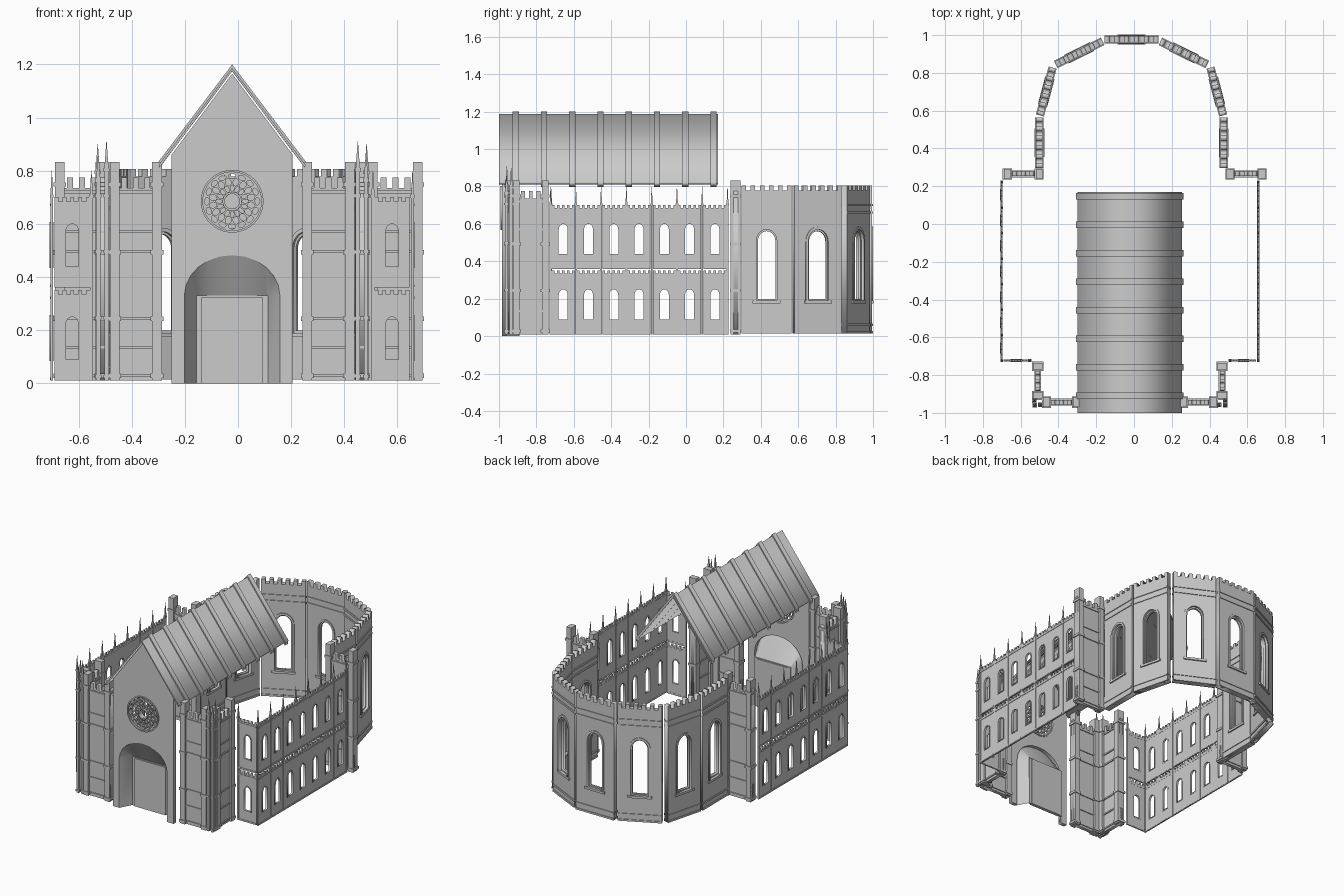
import bpy, bmesh
from math import sin, cos, pi, radians
from mathutils import Matrix, Vector

if "Cube" in bpy.data.objects:
    bpy.data.objects.remove(bpy.data.objects["Cube"])

ROT = Matrix.Rotation(radians(90), 4, 'X')
CX = -0.022          # symmetry plane of facade and nave


# ---------- helpers ----------
def frame(p, q):
    """Local x runs p->q, local -y points out of the building; returns matrix and length."""
    d = Vector((q[0] - p[0], q[1] - p[1], 0))
    L = d.length
    d.normalize()
    M = Matrix(((d.x, -d.y, 0, p[0]), (d.y, d.x, 0, p[1]), (0, 0, 1, 0), (0, 0, 0, 1)))
    return M, L


def prism(bm, M, loops, y0, y1):
    """Extrude a profile (x, z), with holes, from y0 to y1."""
    cu = bpy.data.curves.new("tmp", 'CURVE')
    cu.dimensions = '2D'
    cu.fill_mode = 'BOTH'
    cu.extrude = (y1 - y0) / 2
    for lp in loops:
        s = cu.splines.new('POLY')
        s.points.add(len(lp) - 1)
        for pt, (x, z) in zip(s.points, lp):
            pt.co = (x, z, 0, 1)
        s.use_cyclic_u = True
    ob = bpy.data.objects.new("tmp", cu)
    bpy.context.collection.objects.link(ob)
    dg = bpy.context.evaluated_depsgraph_get()
    me = bpy.data.meshes.new_from_object(ob.evaluated_get(dg))
    me.transform(M @ Matrix.Translation((0, (y0 + y1) / 2, 0)) @ ROT)
    bm.from_mesh(me)
    bpy.data.meshes.remove(me)
    bpy.data.objects.remove(ob)
    bpy.data.curves.remove(cu)


def box(bm, M, x0, x1, y0, y1, z0, z1):
    S = Matrix.Diagonal((x1 - x0, y1 - y0, z1 - z0, 1))
    T = Matrix.Translation(((x0 + x1) / 2, (y0 + y1) / 2, (z0 + z1) / 2))
    bmesh.ops.create_cube(bm, size=1, matrix=M @ T @ S)


def spire(bm, M, x, y, w, z0, z1, ztop):
    """Square shaft with collar and pointed pinnacle."""
    h = w / 2
    box(bm, M, x - h, x + h, y - h, y + h, z0, z1)
    box(bm, M, x - h * 1.4, x + h * 1.4, y - h * 1.4, y + h * 1.4, z1 - 0.012, z1)
    T = Matrix.Translation((x, y, (z1 + ztop) / 2)) @ Matrix.Rotation(pi / 4, 4, 'Z')
    bmesh.ops.create_cone(bm, cap_ends=True, segments=4, radius1=h * 1.4, radius2=0.001,
                          depth=ztop - z1, matrix=M @ T)


def finish(name, bm, mirror=None):
    bmesh.ops.remove_doubles(bm, verts=bm.verts, dist=1e-5)
    me = bpy.data.meshes.new(name)
    if mirror is not None:
        bmesh.ops.translate(bm, verts=bm.verts, vec=(-mirror, 0, 0))
    bm.to_mesh(me)
    bm.free()
    ob = bpy.data.objects.new(name, me)
    bpy.context.collection.objects.link(ob)
    if mirror is not None:
        ob.location.x = mirror
        ob.modifiers.new("mirror", 'MIRROR').use_mirror_merge = False
    return ob


def arch(c, hw, z0, zs, rise, n=12):
    """Round-headed opening."""
    return [(c - hw, z0)] + [(c - hw * cos(pi * i / n), zs + rise * sin(pi * i / n))
                             for i in range(n + 1)] + [(c + hw, z0)]


def crenel(L, z0, z1, zt, n):
    """Wall outline with n merlons on top."""
    pts = [(L, z0), (0, z0)]
    w = L / (2 * n - 1)
    for i in range(n):
        a, b = 2 * i * w, (2 * i + 1) * w
        pts += [(a, z1 if i else zt), (a, zt), (b, zt), (b, z1)] if i else [(a, zt), (b, zt), (b, z1)]
    return pts[:-1]


def ellipse(r, ang, ra, rt, n=10):
    out = []
    for i in range(n):
        u, v = r + ra * cos(2 * pi * i / n), rt * sin(2 * pi * i / n)
        out.append((u * cos(ang) - v * sin(ang), u * sin(ang) + v * cos(ang)))
    return out


# ---------- wall types ----------
def aisle_bay(bm, M, x, L):
    """Two-storey thin bay with arched windows and a pinnacled buttress."""
    B = M @ Matrix.Translation((x, 0, 0))
    for z in (0.0, 0.35):
        c = L / 2
        prism(bm, B, [crenel(L, z + 0.01, z + 0.335, z + 0.352, 5),
                      arch(c, 0.024, z + 0.09, z + 0.22, 0.03)], -0.004, 0.004)
        prism(bm, B, [arch(c, 0.03, z + 0.084, z + 0.22, 0.037),
                      arch(c, 0.024, z + 0.09, z + 0.22, 0.03)], -0.008, 0.006)
        box(bm, B, 0, L, -0.007, 0.005, z + 0.318, z + 0.326)
        box(bm, B, 0, L, -0.007, 0.005, z + 0.012, z + 0.022)


def tower_panel(bm, p, q, piers):
    """Battlemented solid panel with string courses and square piers."""
    M, L = frame(p, q)
    prism(bm, M, [crenel(L, 0.01, 0.735, 0.775, 5)], -0.012, 0.012)
    for z in (0.025, 0.13, 0.24, 0.49, 0.565, 0.715):
        box(bm, M, 0, L, -0.018, 0.018, z, z + 0.01)
    for side in piers:
        a = 0 if side == 0 else L - 0.036
        box(bm, M, a, a + 0.036, -0.026, 0.026, 0.01, 0.832)
        for z in (0.02, 0.235, 0.485, 0.74):
            box(bm, M, a - 0.006, a + 0.042, -0.03, 0.03, z, z + 0.016)


def apse_panel(bm, p, q):
    """Tall battlemented panel with one large arched window."""
    M, L = frame(p, q)
    c = L / 2
    hole = arch(c, 0.055, 0.19, 0.505, 0.065, 16)
    prism(bm, M, [crenel(L, 0.015, 0.778, 0.806, 6), hole], -0.017, 0.017)
    prism(bm, M, [arch(c, 0.068, 0.182, 0.505, 0.08, 16), hole], -0.023, 0.023)
    prism(bm, M, [hole, arch(c, 0.047, 0.198, 0.505, 0.056, 16)], -0.008, 0.008)
    box(bm, M, c - 0.075, c + 0.075, -0.026, 0.026, 0.175, 0.19)
    for z in (0.015, 0.055, 0.655, 0.695):
        box(bm, M, 0, L, -0.022, 0.022, z, z + 0.012)


# ---------- facade with gable, portal and rose openings ----------
FM = Matrix.Translation((CX, 0, 0))
portal = arch(0, 0.18, 0, 0.33, 0.152, 12)
ring = lambda r, n=40: [(r * cos(2 * pi * i / n), r * sin(2 * pi * i / n)) for i in range(n)]
RZ = 0.685
bm = bmesh.new()
outline = [(-0.228, 0)] + portal + [(0.228, 0), (0.228, 0.86), (0, 1.165), (-0.228, 0.86)]
prism(bm, FM, [outline, [(x, z + RZ) for x, z in ring(0.11)]], -0.985, -0.96)
finish("facade", bm)

# splayed portal niche narrowing to a square doorway
bm = bmesh.new()
inner = [(max(-0.135, min(0.135, x)), min(z, 0.33)) for x, z in portal]
vo = [bm.verts.new((x + CX, -0.985, z)) for x, z in portal]
vi = [bm.verts.new((x + CX, -0.90, z)) for x, z in inner]
for i in range(len(vo) - 1):
    bm.faces.new((vo[i], vo[i + 1], vi[i + 1], vi[i]))
niche = finish("portal_niche", bm)
niche.data.polygons.foreach_set("use_smooth", [True] * len(niche.data.polygons))

bm = bmesh.new()
box(bm, FM, -0.135, 0.135, -0.905, -0.895, 0, 0.33)
box(bm, FM, -0.115, 0.115, -0.912, -0.89, 0, 0.325)
finish("door", bm)

# rose window tracery: one disc pierced by rings of petals
RM = FM @ Matrix.Translation((0, 0, RZ))
bm = bmesh.new()
N = 16
holes = [ring(0.028, 20)]
for k in range(N):
    a = 2 * pi * k / N
    holes += [ellipse(0.049, a, 0.012, 0.007), ellipse(0.073, a + pi / N, 0.014, 0.011),
              ellipse(0.095, a, 0.009, 0.014)]
prism(bm, RM, [ring(0.112)] + holes, -0.981, -0.966)
for r in (0.118, 0.036):
    prism(bm, RM, [ring(r), ring(r - 0.008)], -0.992, -0.955)
finish("rose_window", bm)

# ---------- roof with ribs ----------
def chevron(hw, apex, t, s=1.32):
    e = apex - s * hw
    return [(-hw, e), (0, apex), (hw, e), (hw - 0.002, e - t), (0, apex - t), (-hw + 0.002, e - t)]

bm = bmesh.new()
prism(bm, FM, [chevron(0.276, 1.187, 0.012)], -1.0, 0.17)
for i in range(8):
    y = -0.91 + 0.151 * i
    prism(bm, FM, [chevron(0.285, 1.2, 0.026)], y - 0.017, y + 0.017)
finish("roof", bm)

# ---------- aisle walls ----------
bm = bmesh.new()
M, L = frame((0.657, -0.724), (0.657, 0.222))
step = L / 7
for i in range(7):
    aisle_bay(bm, M, i * step + 0.006, step - 0.012)
for i in range(8):
    spire(bm, M, i * step, 0, 0.01, 0.01, 0.71, 0.80)
finish("aisle_walls", bm, CX)

bm = bmesh.new()
M, L = frame((0.508, -0.722), (0.652, -0.722))
aisle_bay(bm, M, 0.006, L - 0.012)
spire(bm, M, 0, 0, 0.012, 0.01, 0.71, 0.80)
finish("aisle_end_walls", bm, CX)

# ---------- front towers ----------
bm = bmesh.new()
tower_panel(bm, (0.243, -0.943), (0.438, -0.943), (0, 1))
tower_panel(bm, (0.466, -0.925), (0.466, -0.735), (0, 1))
I = Matrix.Identity(4)
for x, y, z in ((0.451, -0.958, 0.91), (0.482, -0.96, 0.87), (0.484, -0.935, 0.90)):
    spire(bm, I, x, y, 0.016, 0.01, z - 0.1, z)
    for b in (0.02, 0.24, 0.49, 0.7):
        box(bm, I, x - 0.012, x + 0.012, y - 0.012, y + 0.012, b, b + 0.012)
finish("front_towers", bm, CX)

# ---------- rear cross walls ----------
bm = bmesh.new()
tower_panel(bm, (0.695, 0.265), (0.49, 0.265), (0, 1))
finish("rear_cross_walls", bm, 0.003)

# ---------- apse ----------
bm = bmesh.new()
apse_panel(bm, (0.475, 0.297), (0.475, 0.565))
apse_panel(bm, (0.472, 0.575), (0.405, 0.828))
apse_panel(bm, (0.388, 0.845), (0.140, 0.967))
finish("apse_sides", bm, -0.013)
bm = bmesh.new()
apse_panel(bm, (0.13, 0.977), (-0.156, 0.977))
finish("apse_back", bm)
